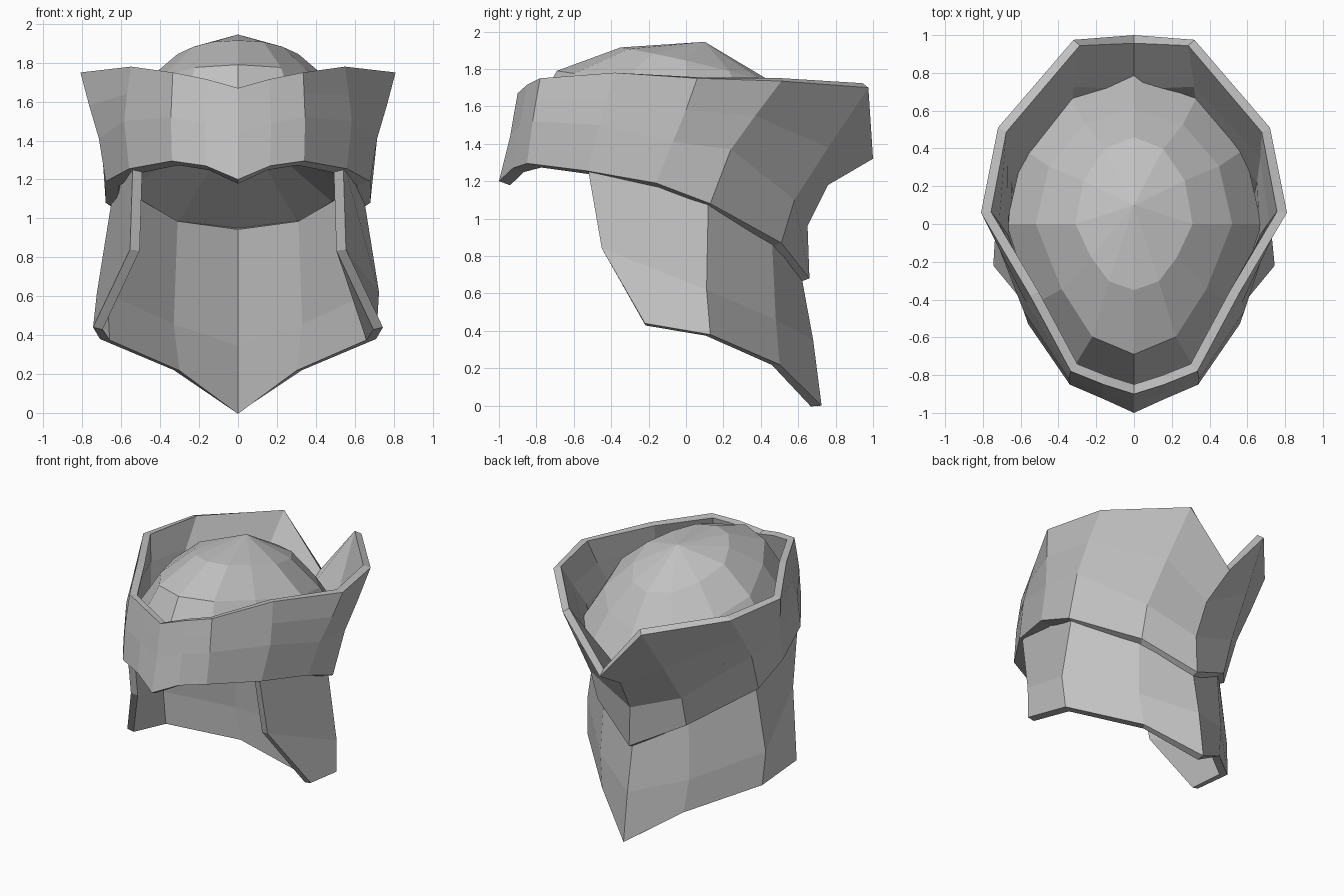
import bpy, math

if "Cube" in bpy.data.objects:
    bpy.data.objects.remove(bpy.data.objects["Cube"])

steel = bpy.data.materials.new("grey_steel")
steel.diffuse_color = (0.54, 0.54, 0.54, 1)
steel.use_nodes = True
steel.node_tree.nodes["Principled BSDF"].inputs["Base Color"].default_value = steel.diffuse_color


def mirrored(cols, closed):
    """Complete a half set of columns with its mirror image across x = 0."""
    other = [[(-x, y, z) for x, y, z in c] for c in cols]
    return cols + other[-2:0:-1] if closed else cols + other[-2::-1]


def add_mesh(name, verts, faces):
    me = bpy.data.meshes.new(name)
    me.from_pydata(verts, [], faces)
    me.materials.append(steel)
    ob = bpy.data.objects.new(name, me)
    bpy.context.collection.objects.link(ob)
    return ob


def shell(name, cols, closed, thickness):
    """Skin columns of points (top to bottom) and thicken them inward."""
    n, rows = len(cols), len(cols[0])
    verts = [p for c in cols for p in c]
    faces = []
    for i in range(n if closed else n - 1):
        j = (i + 1) % n
        for r in range(rows - 1):
            faces.append((i * rows + r, i * rows + r + 1, j * rows + r + 1, j * rows + r))
    mod = add_mesh(name, verts, faces).modifiers.new("thickness", "SOLIDIFY")
    mod.thickness, mod.offset, mod.use_even_offset = thickness, -1, True


# Flared band: columns from front centre round the right side to the notched back
band = [
    [(0, -.90, 1.67), (0, -.92, 1.56), (0, -.94, 1.44), (0, -1.0, 1.20)],
    [(.16, -.85, 1.715), (.165, -.87, 1.6), (.17, -.89, 1.49), (.165, -.925, 1.27)],
    [(.335, -.78, 1.75), (.34, -.80, 1.64), (.345, -.82, 1.52), (.34, -.85, 1.295)],
    [(.55, -.38, 1.78), (.57, -.42, 1.64), (.585, -.46, 1.5), (.56, -.53, 1.255)],
    [(.81, .06, 1.75), (.765, .00, 1.58), (.715, -.07, 1.41), (.68, -.16, 1.19)],
    [(.72, .51, 1.735), (.715, .37, 1.55), (.70, .24, 1.37), (.68, .13, 1.08)],
    [(.32, .975, 1.70), (.35, .76, 1.38), (.37, .58, 1.10), (.36, .51, .87)],
    [(0, 1.0, 1.32), (0, .76, 1.18), (0, .65, .96), (0, .66, .68)],
]
# Lower lip of the band turns inward and slightly down
for col in band:
    x, y, z = col[-1]
    col.append((x * .9, y * (.94 if y < -.9 else .91), z - .022))
shell("flared_band", mirrored(band, True), True, .05)

# Neck guard: columns from the right front edge to the pointed back
guard = [
    [(.54, -.53, 1.30), (.555, -.45, .84), (.745, -.22, .44)],
    [(.64, .12, 1.15), (.725, .11, .62), (.71, .13, .38)],
    [(.34, .455, .99), (.36, .48, .46), (.33, .50, .22)],
    [(0, .57, .95), (0, .68, .35), (0, .725, .0)],
]
shell("neck_guard", mirrored(guard, False), False, .05)

# Skull cap: tilted rings of (half width, front y, front z, back y, back z, side lift)
rings = [(.31, -.35, 1.915, .46, 1.73, .01), (.52, -.69, 1.79, .61, 1.52, .02),
         (.675, -.86, 1.50, .79, 1.25, .04), (.62, -.90, 1.34, .56, .95, .02)]
SEG = 12
verts, faces = [(0, .1, 1.945)], []
for i, (w, fy, fz, by, bz, lift) in enumerate(rings):
    for k in range(SEG):
        a = 2 * math.pi * k / SEG
        f = math.cos(a)                      # 1 at front, -1 at back
        x = w * math.sin(a) * ((.85 if i < 2 else .92) if f > .1 else 1)
        y = f * fy if f > 0 else -f * by
        t = (y - fy) / (by - fy)
        verts.append((x, y, fz + (bz - fz) * t + lift * math.sin(a) ** 2))
verts.append((0, -.1, 1.5))                  # centre of the hollow underside
last = len(verts) - 1
for k in range(SEG):
    m = (k + 1) % SEG
    faces.append((0, 1 + k, 1 + m))
    for r in range(len(rings) - 1):
        o, p = 1 + r * SEG, 1 + (r + 1) * SEG
        faces.append((o + k, p + k, p + m, o + m))
    o = 1 + (len(rings) - 1) * SEG
    faces.append((o + m, o + k, last))
add_mesh("skull_cap", verts, faces)
